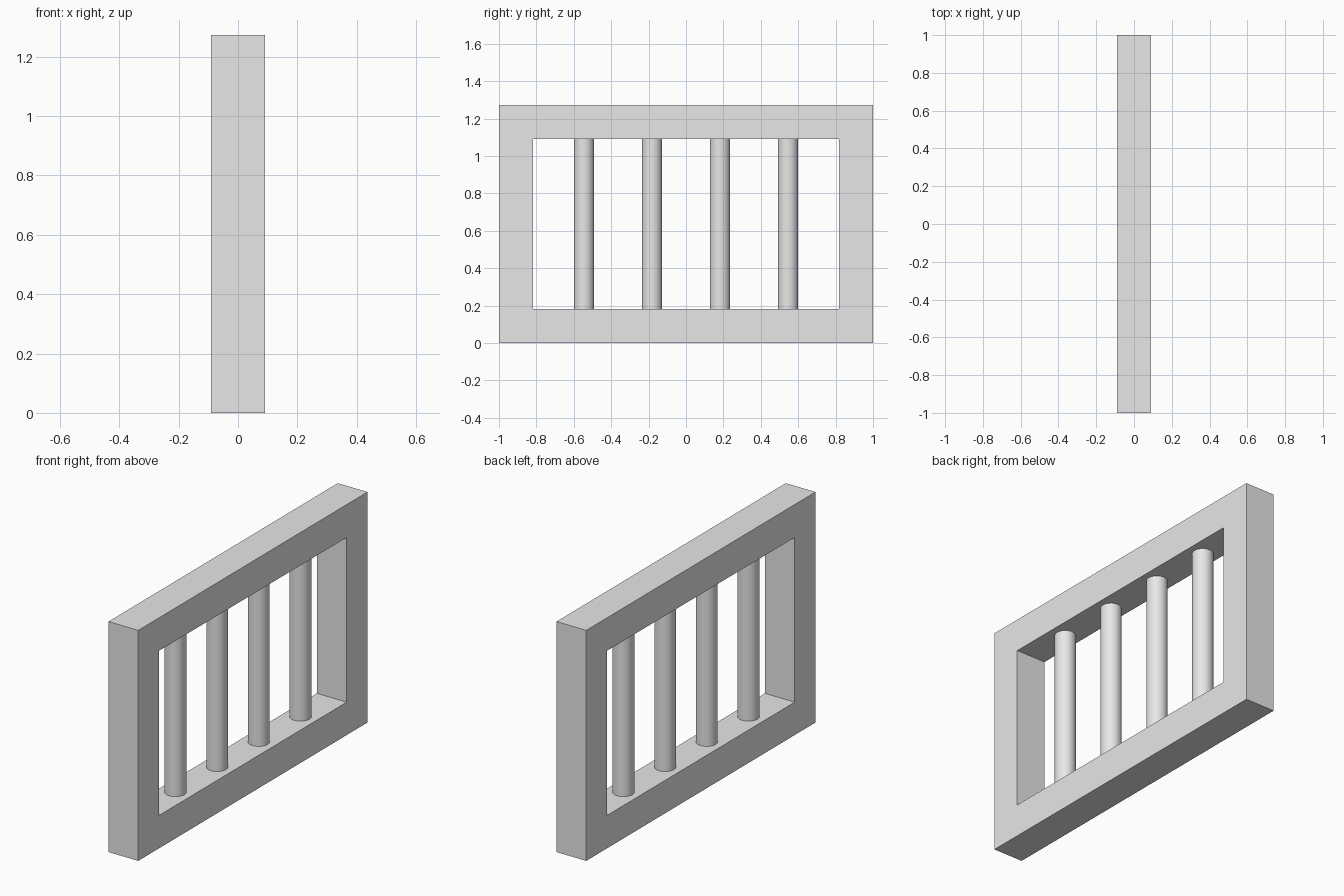
import bpy
import bmesh
import math

cube = bpy.data.objects.get("Cube")
if cube:
    bpy.data.objects.remove(cube, do_unlink=True)

UNIT = 2 / 11                      # frame members are one unit square
HALF_W, HEIGHT = 1.0, 7 * UNIT
BAR_RADIUS = 0.3 * UNIT

grey = bpy.data.materials.new("light grey")
grey.use_nodes = True
colour = (0.8, 0.8, 0.8, 1)
grey.diffuse_color = colour
grey.node_tree.nodes["Principled BSDF"].inputs["Base Color"].default_value = colour


def add_object(name, bm):
    mesh = bpy.data.meshes.new(name)
    bmesh.ops.recalc_face_normals(bm, faces=bm.faces)
    bm.to_mesh(mesh)
    bm.free()
    mesh.materials.append(grey)
    obj = bpy.data.objects.new(name, mesh)
    bpy.context.collection.objects.link(obj)
    return obj


# Window frame: a rectangular ring extruded through its depth
def rectangle(bm, inset):
    w, low, high = HALF_W - inset, inset, HEIGHT - inset
    corners = [(-w, low), (w, low), (w, high), (-w, high)]
    return [bm.verts.new((-UNIT / 2, y, z)) for y, z in corners]


bm = bmesh.new()
outer, inner = rectangle(bm, 0), rectangle(bm, UNIT)
ring = []
for i in range(4):
    j = (i + 1) % 4
    ring.append(bm.faces.new((outer[i], outer[j], inner[j], inner[i])))
result = bmesh.ops.extrude_face_region(bm, geom=ring, use_keep_orig=True)
moved = [v for v in result["geom"] if isinstance(v, bmesh.types.BMVert)]
bmesh.ops.translate(bm, verts=moved, vec=(UNIT, 0, 0))
add_object("frame", bm)

# Four upright round bars, spanning the opening
for n in range(4):
    bm = bmesh.new()
    bmesh.ops.create_cone(bm, cap_ends=True, segments=32, radius1=BAR_RADIUS,
                          radius2=BAR_RADIUS, depth=HEIGHT - 2 * UNIT)
    bar = add_object(f"bar_{n + 1}", bm)
    bar.location = (0, (2 * n - 3) * UNIT, HEIGHT / 2)
    bpy.ops.object.select_all(action="DESELECT")
    bar.select_set(True)
    bpy.context.view_layer.objects.active = bar
    bpy.ops.object.shade_smooth_by_angle(angle=math.radians(30))
